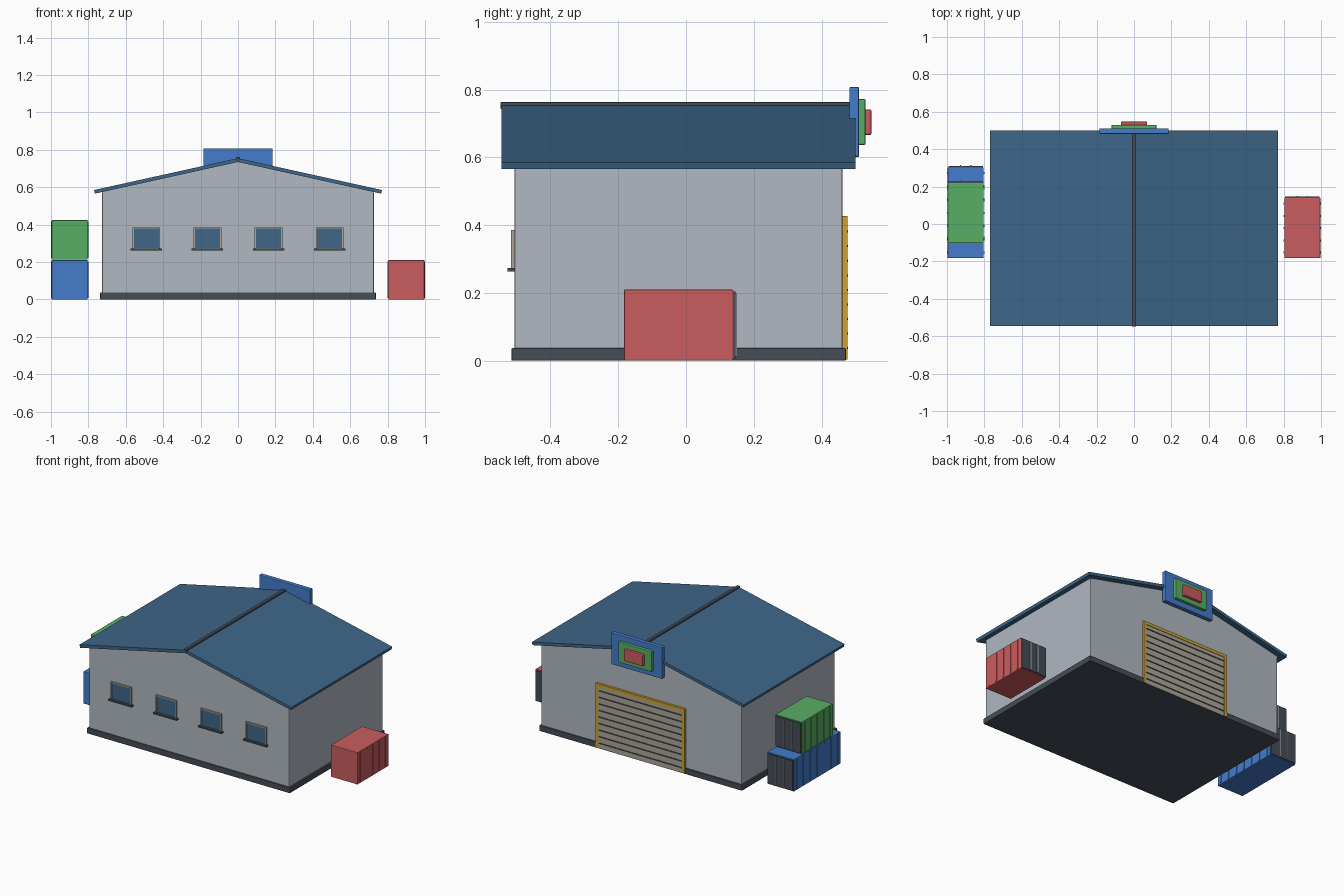
import bpy, bmesh

if "Cube" in bpy.data.objects:
    bpy.data.objects.remove(bpy.data.objects["Cube"])


def srgb(c):
    c /= 255
    return c / 12.92 if c <= 0.04045 else ((c + 0.055) / 1.055) ** 2.4


def material(name, r, g, b):
    m = bpy.data.materials.new(name)
    m.diffuse_color = (srgb(r), srgb(g), srgb(b), 1)
    m.use_nodes = True
    m.node_tree.nodes["Principled BSDF"].inputs["Base Color"].default_value = m.diffuse_color
    return m


WALL = material("pale grey wall", 176, 184, 193)
ROOF = material("slate blue", 62, 102, 136)
DARK = material("dark grey", 70, 77, 87)
BEIGE = material("beige shutter", 172, 166, 152)
YELLOW = material("yellow trim", 206, 162, 50)
BLUE = material("bright blue", 68, 124, 204)
GREEN = material("green", 88, 174, 100)
RED = material("red", 202, 92, 94)


def finish(name, bm, mat, bevel=0.0):
    bmesh.ops.recalc_face_normals(bm, faces=bm.faces)
    mesh = bpy.data.meshes.new(name)
    bm.to_mesh(mesh)
    bm.free()
    mesh.materials.append(mat)
    ob = bpy.data.objects.new(name, mesh)
    bpy.context.collection.objects.link(ob)
    if bevel:
        mod = ob.modifiers.new("bevel", 'BEVEL')
        mod.width = bevel
        mod.segments = 2
    return ob


def box(name, x, y, z, mat, bevel=0.0):
    """Box from (min, max) ranges."""
    bm = bmesh.new()
    bmesh.ops.create_cube(bm, size=1)
    for v in bm.verts:
        v.co = [r[0] if c < 0 else r[1] for r, c in zip((x, y, z), v.co)]
    return finish(name, bm, mat, bevel)


def prism(name, profile, y, mat):
    """Extrude an (x, z) outline along y."""
    bm = bmesh.new()
    face = bm.faces.new([bm.verts.new((px, y[0], pz)) for px, pz in profile])
    ext = bmesh.ops.extrude_face_region(bm, geom=[face])
    for v in ext["geom"]:
        if isinstance(v, bmesh.types.BMVert):
            v.co.y = y[1]
    return finish(name, bm, mat)


# Building shell
WF, WB = -0.506, 0.462
box("foundation", (-0.737, 0.737), (-0.515, 0.472), (0, 0.037), DARK, 0.003)
box("walls", (-0.727, 0.727), (WF, WB), (0.02, 0.573), WALL, 0.005)
prism("gable", [(-0.727, 0.568), (0.727, 0.568), (0.727, 0.575), (0, 0.737), (-0.727, 0.575)],
      (WF, WB), WALL)

# Roof slopes and ridge cap
for side, s in (("left", -1), ("right", 1)):
    prism(side + "_roof", [(0, 0.735), (s * 0.765, 0.566), (s * 0.77, 0.585), (0, 0.755)],
          (-0.545, 0.5), ROOF)
box("ridge_cap", (-0.011, 0.011), (-0.548, 0.49), (0.743, 0.763), DARK, 0.003)

# Front windows: frame bars, glass and sill
for i in range(4):
    cx = -0.49 + i * 0.98 / 3
    n = f"window_{i + 1}_"
    x0, x1, z0, z1, t = cx - 0.074, cx + 0.074, 0.267, 0.386, 0.007
    fy = (-0.517, WF + 0.002)
    box(n + "glass", (x0 + t, x1 - t), (-0.513, WF + 0.002), (z0 + t, z1 - t), ROOF)
    box(n + "frame_left", (x0, x0 + t), fy, (z0, z1), BEIGE)
    box(n + "frame_right", (x1 - t, x1), fy, (z0, z1), BEIGE)
    box(n + "frame_top", (x0, x1), fy, (z1 - t, z1), BEIGE)
    box(n + "sill", (cx - 0.084, cx + 0.084), (-0.527, WF + 0.002), (0.263, 0.273), DARK)

# Rear roller door with trim and slat seams
box("roller_door", (-0.305, 0.305), (WB - 0.005, 0.474), (0.004, 0.41), BEIGE)
for i in range(9):
    z = 0.037 + i * 0.043
    box(f"door_seam_{i + 1}", (-0.3, 0.3), (WB, 0.478), (z - 0.003, z + 0.003), DARK)
for side, s in (("left", -1), ("right", 1)):
    box(side + "_door_trim", sorted((s * 0.302, s * 0.322)), (WB - 0.005, 0.477), (0.004, 0.427), YELLOW)
box("top_door_trim", (-0.322, 0.322), (WB - 0.005, 0.477), (0.407, 0.427), YELLOW)

# Layered plain sign on the rear gable
box("sign_back", (-0.185, 0.185), (0.482, 0.511), (0.601, 0.808), BLUE, 0.004)
box("sign_middle", (-0.12, 0.12), (0.505, 0.53), (0.637, 0.772), GREEN, 0.004)
box("sign_centre", (-0.07, 0.07), (0.525, 0.548), (0.666, 0.742), RED, 0.006)


def container(name, cx, y0, y1, z0, mat, ribs):
    """Ribbed cargo box with a dark door on its rear end."""
    h, w = 0.21, 0.0965
    box(name + "_container", (cx - w, cx + w), (y0, y1), (z0, z0 + h), mat, 0.003)
    # side ribs
    for i in range(ribs):
        y = y0 + 0.03 + i * (y1 - y0 - 0.06) / (ribs - 1)
        for side, s in (("left", -1), ("right", 1)):
            box(f"{name}_{side}_rib_{i + 1}", sorted((cx + s * (w - 0.002), cx + s * 0.1)),
                (y - 0.005, y + 0.005), (z0 + 0.008, z0 + h - 0.008), mat)
    # rear door and locking rods
    box(name + "_door", (cx - w + 0.004, cx + w - 0.004), (y1 - 0.002, y1 + 0.007),
        (z0 + 0.006, z0 + h - 0.006), DARK)
    for i, dx in enumerate((-0.027, 0.027)):
        box(f"{name}_rod_{i + 1}", (cx + dx - 0.003, cx + dx + 0.003), (y1 + 0.005, y1 + 0.012),
            (z0 + 0.012, z0 + h - 0.012), WALL)


# Cargo containers beside the building
container("red", 0.9, -0.183, 0.139, 0.0, RED, 5)
container("blue", -0.9, -0.183, 0.303, 0.0, BLUE, 7)
container("green", -0.9, -0.102, 0.22, 0.214, GREEN, 5)
